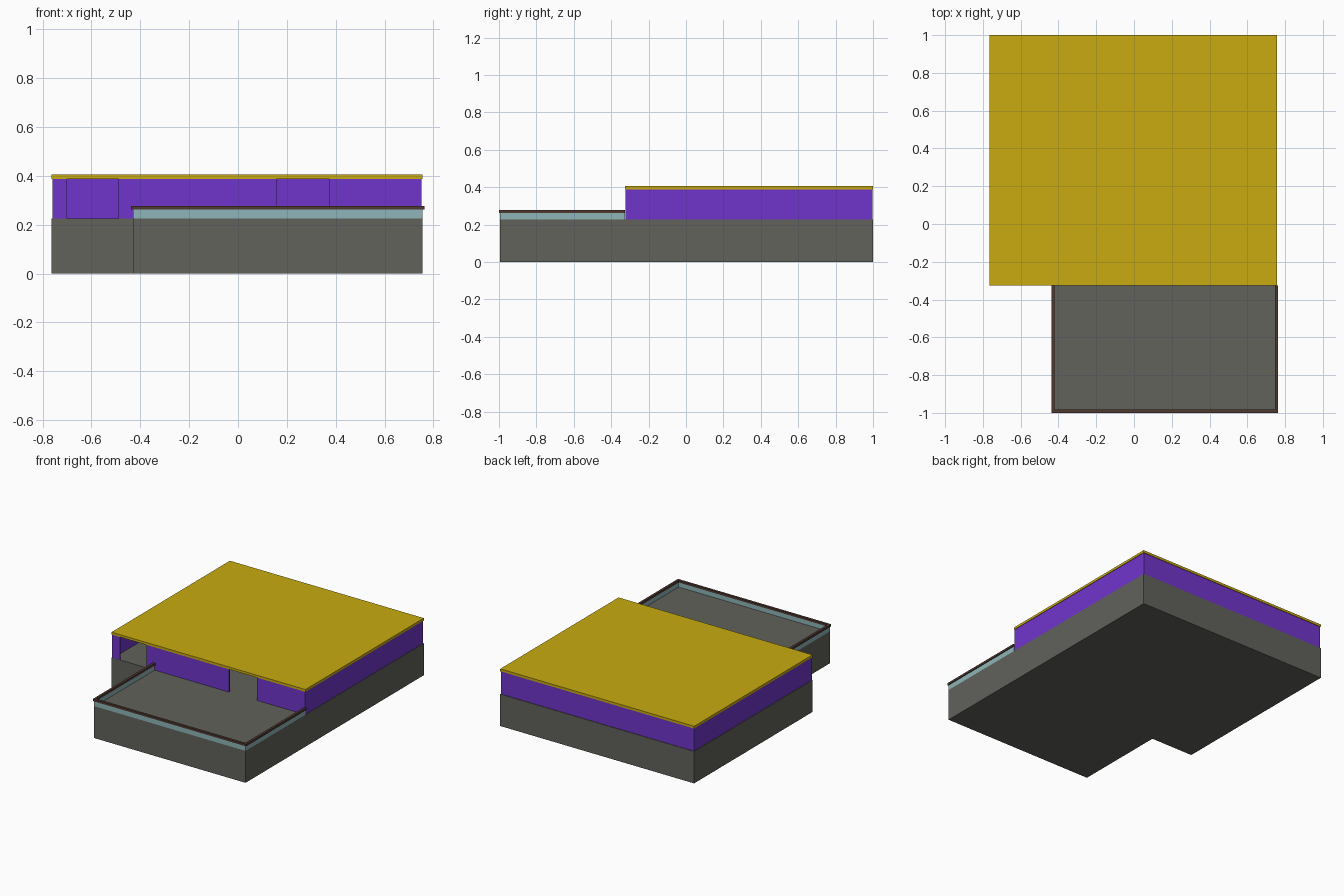
import bpy, bmesh

if "Cube" in bpy.data.objects:
    bpy.data.objects.remove(bpy.data.objects["Cube"])


def material(name, rgb):
    m = bpy.data.materials.new(name)
    m.diffuse_color = (*rgb, 1.0)
    m.use_nodes = True
    m.node_tree.nodes["Principled BSDF"].inputs["Base Color"].default_value = m.diffuse_color
    return m


GREY = material("concrete grey", (0.12, 0.122, 0.105))
PURPLE = material("wall purple", (0.16, 0.036, 0.60))
YELLOW = material("roof yellow", (0.585, 0.41, 0.005))
GLASS = material("pale glass", (0.27, 0.46, 0.48))
BROWN = material("rail brown", (0.08, 0.04, 0.03))


def prism(name, outline, z0, z1, mat):
    """Extrude a flat outline from z0 up to z1."""
    bm = bmesh.new()
    face = bm.faces.new([bm.verts.new((x, y, z0)) for x, y in outline])
    top = bmesh.ops.extrude_face_region(bm, geom=[face])["geom"]
    bmesh.ops.translate(bm, vec=(0, 0, z1 - z0),
                        verts=[v for v in top if isinstance(v, bmesh.types.BMVert)])
    bmesh.ops.recalc_face_normals(bm, faces=bm.faces)
    mesh = bpy.data.meshes.new(name)
    bm.to_mesh(mesh)
    bm.free()
    mesh.materials.append(mat)
    ob = bpy.data.objects.new(name, mesh)
    bpy.context.collection.objects.link(ob)
    return ob


def u_shape(x0, x1, y0, y1, t):
    """Outline running along the front and both sides, open at the back."""
    return [(x0, y1), (x0, y0), (x1, y0), (x1, y1),
            (x1 - t, y1), (x1 - t, y0 + t), (x0 + t, y0 + t), (x0 + t, y1)]


L, R, FRONT, BACK = -0.764, 0.756, -0.325, 1.0
PORCH_L, PORCH_F = -0.431, -0.995
FLOOR, CEIL = 0.226, 0.388

# L-shaped base: house floor plus front terrace
prism("base", [(L, BACK), (L, FRONT), (PORCH_L, FRONT), (PORCH_L, PORCH_F),
               (R, PORCH_F), (R, BACK)], 0, FLOOR, GREY)

# Walls: a shell with two full-height openings in the front
wl, wr, wf, wb, t = L + 0.004, R - 0.004, FRONT + 0.001, BACK - 0.004, 0.01
prism("left_back_right_walls",
      [(wl, wf), (wl, wb), (wr, wb), (wr, wf), (0.375, wf), (0.375, wf + t),
       (wr - t, wf + t), (wr - t, wb - t), (wl + t, wb - t), (wl + t, wf + t),
       (-0.70, wf + t), (-0.70, wf)], FLOOR, CEIL, PURPLE)
prism("front_middle_wall", [(-0.49, wf), (0.157, wf), (0.157, wf + t),
                            (-0.49, wf + t)], FLOOR, CEIL, PURPLE)

# Flat roof slab
prism("roof", [(L, FRONT), (R, FRONT), (R, BACK), (L, BACK)], CEIL, 0.405, YELLOW)

# Terrace railing: glass panels and a brown handrail
prism("glass_railing", u_shape(PORCH_L, R, PORCH_F, FRONT, 0.005), FLOOR, 0.262, GLASS)
prism("handrail", u_shape(-0.438, 0.763, -1.0, FRONT, 0.017), 0.262, 0.277, BROWN)
